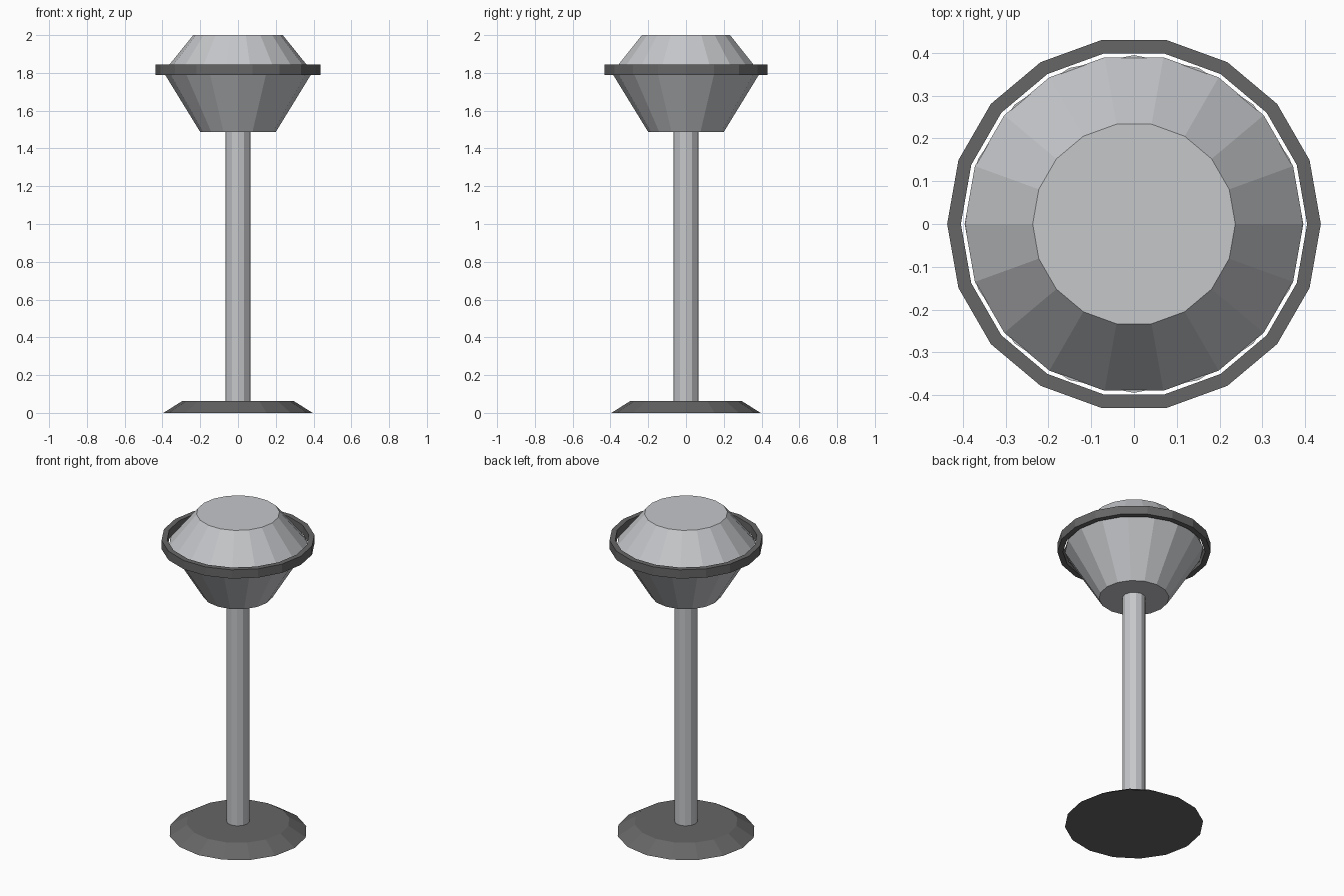
import bpy
import bmesh
from math import cos, sin, tau

cube = bpy.data.objects.get("Cube")
if cube:
    bpy.data.objects.remove(cube, do_unlink=True)


def make_material(name, color):
    mat = bpy.data.materials.new(name)
    mat.use_nodes = True
    mat.diffuse_color = color
    mat.node_tree.nodes["Principled BSDF"].inputs["Base Color"].default_value = color
    return mat


def lathe(name, profile, sides, mat, ring=False):
    """Turn a (radius, height) profile round z; a ring closes on itself, others get caps."""
    bm = bmesh.new()
    loops = [[bm.verts.new((r * cos(tau * i / sides), r * sin(tau * i / sides), z))
              for i in range(sides)] for r, z in profile]
    pairs = list(zip(loops, loops[1:]))
    if ring:
        pairs.append((loops[-1], loops[0]))
    else:
        bm.faces.new(loops[0])
        bm.faces.new(loops[-1])
    for a, b in pairs:
        for i in range(sides):
            j = (i + 1) % sides
            bm.faces.new((a[i], a[j], b[j], b[i]))
    bmesh.ops.recalc_face_normals(bm, faces=bm.faces)
    mesh = bpy.data.meshes.new(name)
    bm.to_mesh(mesh)
    bm.free()
    mesh.materials.append(mat)
    obj = bpy.data.objects.new(name, mesh)
    bpy.context.collection.objects.link(obj)
    return obj


light = make_material("light grey metal", (0.56, 0.57, 0.59, 1))
dark = make_material("dark grey metal", (0.133, 0.133, 0.135, 1))

# Foot and post
lathe("base", [(0.395, 0), (0.295, 0.063)], 16, dark)
lathe("post", [(0.066, 0.05), (0.066, 1.5)], 12, light)

# Lamp head: lower bowl, upper cap and the loose band around the widest part
lathe("lower_bowl", [(0.2, 1.487), (0.395, 1.805)], 16, light)
lathe("upper_cap", [(0.396, 1.803), (0.237, 2)], 18, light)
lathe("band", [(0.437, 1.79), (0.437, 1.845), (0.405, 1.845), (0.405, 1.79)], 18, dark, ring=True)
